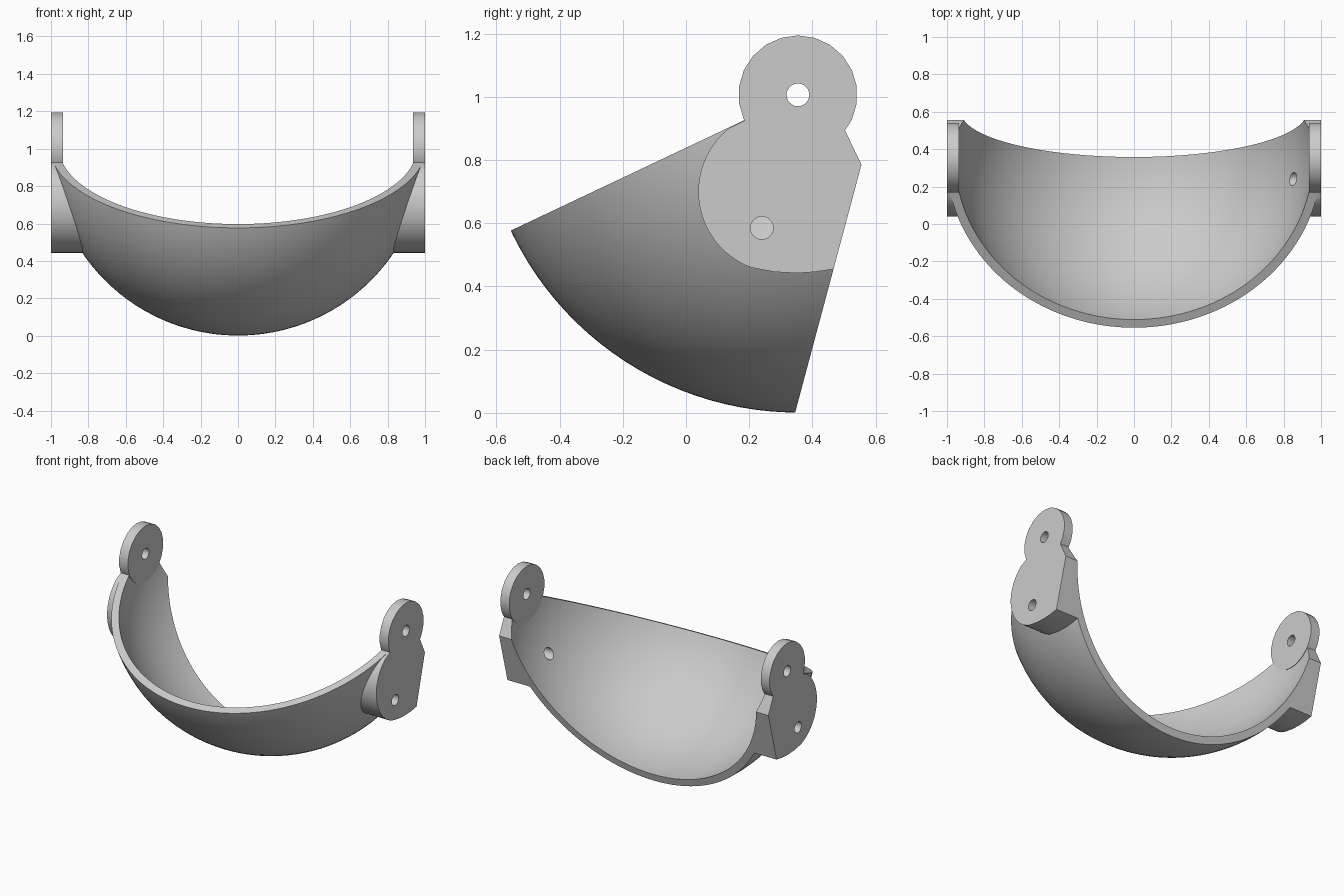
import bpy, bmesh
from math import sin, cos, radians
from mathutils import Matrix

if "Cube" in bpy.data.objects:
    bpy.data.objects.remove(bpy.data.objects["Cube"], do_unlink=True)

PY, PZ = 0.354, 1.006            # pivot axis
R_OUT, R_IN = 1.005, 0.957       # shell radii
EAR_R, EAR_IN, HOLE_R = 0.188, 0.935, 0.036
SCREW_Y, SCREW_Z = 0.24, 0.585
TILT = radians(25.3)             # slope of the upper rim

grey = bpy.data.materials.new("plain grey")
grey.use_nodes = True
grey.diffuse_color = (0.6, 0.6, 0.6, 1)
grey.node_tree.nodes["Principled BSDF"].inputs["Base Color"].default_value = (0.6, 0.6, 0.6, 1)


def finish(bm, name):
    bmesh.ops.recalc_face_normals(bm, faces=bm.faces)
    mesh = bpy.data.meshes.new(name)
    bm.to_mesh(mesh)
    bm.free()
    mesh.materials.append(grey)
    obj = bpy.data.objects.new(name, mesh)
    bpy.context.collection.objects.link(obj)
    return obj


def ball(name, radius):
    """Sphere on the pivot, turned so no vertex falls on a cutting plane."""
    turn = Matrix.Rotation(0.31, 4, "X") @ Matrix.Rotation(0.017, 4, "Z")
    bm = bmesh.new()
    bmesh.ops.create_uvsphere(bm, u_segments=128, v_segments=64, radius=radius,
                              matrix=Matrix.Translation((0, PY, PZ)) @ turn)
    return finish(bm, name)


def prism(name, profile, x0, x1):
    """Closed prism from a (y, z) outline, running along x."""
    bm = bmesh.new()
    a, b = [[bm.verts.new((x, y, z)) for y, z in profile] for x in (x0, x1)]
    bm.faces.new(a)
    bm.faces.new(b[::-1])
    for i in range(len(a)):
        bm.faces.new((a[i - 1], a[i], b[i], b[i - 1]))
    return finish(bm, name)


def arc(cy, cz, r, a0, a1, steps):
    angles = [radians(a0 + (a1 - a0) * i / steps) for i in range(steps + 1)]
    return [(cy + r * cos(a), cz + r * sin(a)) for a in angles]


def disc(name, y, z, r, sides, x0, x1):
    return prism(name, arc(y, z, r, 90, 450, sides)[:-1], x0, x1)


def combine(target, tool, operation):
    mod = target.modifiers.new(operation.lower(), "BOOLEAN")
    mod.object, mod.operation, mod.solver = tool, operation, "EXACT"
    bpy.context.view_layer.objects.active = target
    bpy.ops.object.modifier_apply(modifier=mod.name)
    bpy.data.objects.remove(tool, do_unlink=True)


def drill(target, y, z, x0, x1):
    combine(target, disc("drill", y, z, HOLE_R, 24, x0, x1), "DIFFERENCE")


# Side outline corners shared by the shell and the mounting pads
rim_end = (PY + 0.086 * cos(TILT), PZ + 0.086 * sin(TILT))
rim_front = (PY - 1.3 * cos(TILT), PZ - 1.3 * sin(TILT))
back_corner = (0.555, 0.785)


def back_edge(z):
    return (back_corner[0] - 0.2675 * (back_corner[1] - z), z)


# Curved shell: a wedge hollowed and rounded by two concentric balls
wedge = [rim_front, (rim_front[0], -0.2), back_edge(-0.2), back_corner, rim_end]
shell = prism("curved_shell", wedge, -0.999, 0.999)
combine(shell, ball("hollow", R_IN), "DIFFERENCE")
combine(shell, ball("outside", R_OUT), "INTERSECT")
drill(shell, PY, PZ, -1.2, 1.2)
drill(shell, SCREW_Y, SCREW_Z, 0.5, 1.2)
parts = [shell]

# Mounting pad with round pivot ear on each side
pad_outline = arc(0.295, 0.70, 0.256, 128, 250, 28)
pad_outline += [(0.28, 0.446), (0.35, 0.442), (0.41, 0.446), back_edge(0.455), back_corner, rim_end]
for side, label in ((1, "left"), (-1, "right")):
    pad = prism(label + "_mount", pad_outline, 0.5 * side, side)
    combine(pad, ball("seat", R_OUT - 0.01), "DIFFERENCE")
    combine(pad, disc("ear", PY, PZ, EAR_R, 22, side * EAR_IN, side), "UNION")
    drill(pad, PY, PZ, 0.5 * side, 1.2 * side)
    drill(pad, SCREW_Y, SCREW_Z, 0.5 * side, 1.2 * side)
    parts.append(pad)

# Smooth curved faces, keep edges sharp
for part in parts:
    bpy.ops.object.select_all(action="DESELECT")
    part.select_set(True)
    bpy.context.view_layer.objects.active = part
    bpy.ops.object.shade_smooth_by_angle(angle=radians(30))
